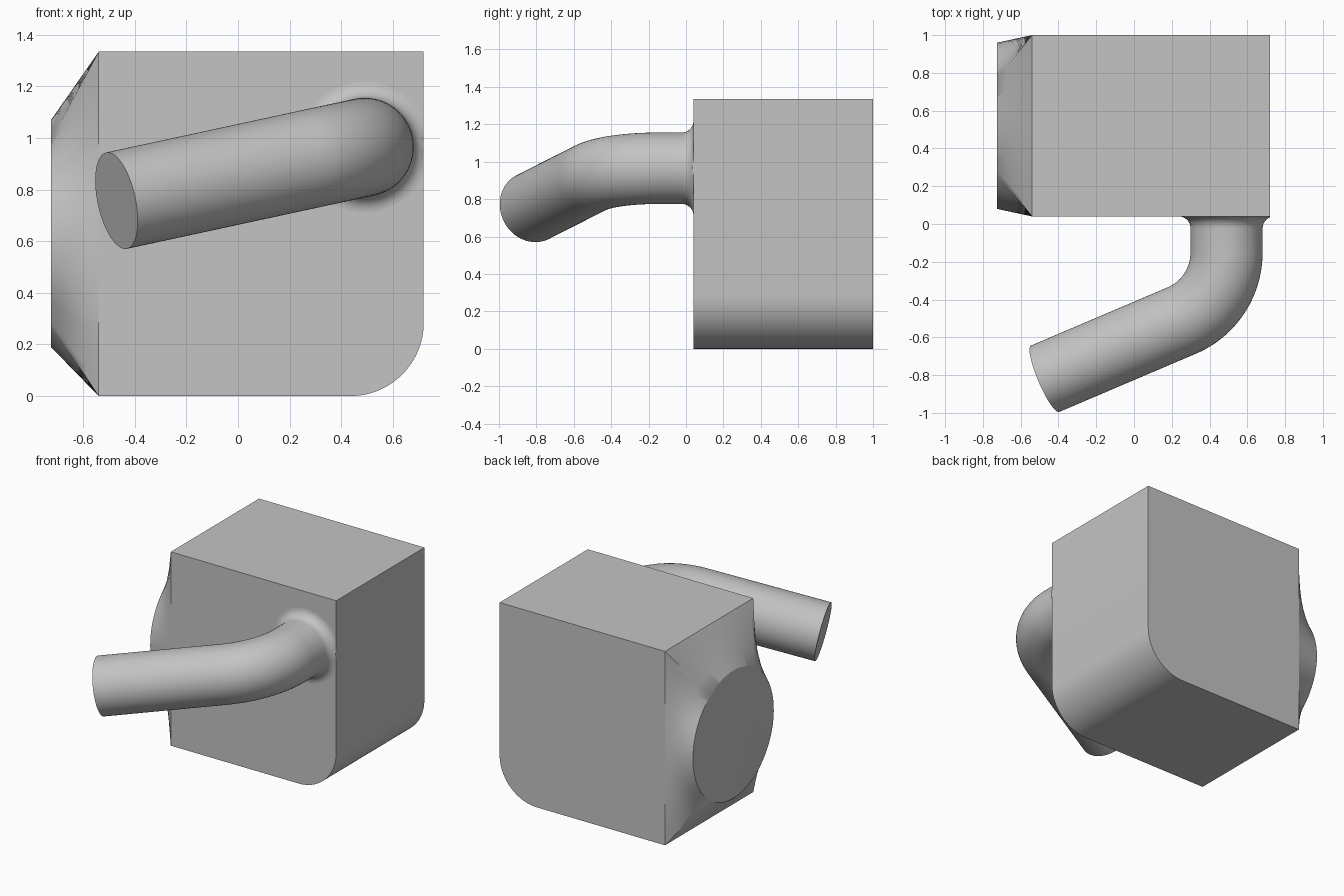
import bpy, bmesh
from math import sin, cos, pi, radians
from mathutils import Vector

cube = bpy.data.objects.get("Cube")
if cube:
    bpy.data.objects.remove(cube, do_unlink=True)

grey = bpy.data.materials.new("light grey")
grey.use_nodes = True
COLOUR = (0.55, 0.55, 0.55, 1)
grey.diffuse_color = COLOUR
grey.node_tree.nodes["Principled BSDF"].inputs["Base Color"].default_value = COLOUR

LEFT, RIGHT, FRONT, BACK, TOP = -0.54, 0.72, 0.04, 1.0, 1.335


def finish(name, bm):
    bmesh.ops.recalc_face_normals(bm, faces=bm.faces)
    mesh = bpy.data.meshes.new(name)
    bm.to_mesh(mesh)
    bm.free()
    mesh.materials.append(grey)
    obj = bpy.data.objects.new(name, mesh)
    bpy.context.collection.objects.link(obj)
    bpy.ops.object.select_all(action="DESELECT")
    obj.select_set(True)
    bpy.context.view_layer.objects.active = obj
    bpy.ops.object.shade_smooth_by_angle(angle=radians(30))
    return obj


def skin(bm, rings, cap_end=True):
    """Join closed loops of points with quads and cap the last loop."""
    loops = [[bm.verts.new(p) for p in ring] for ring in rings]
    n = len(loops[0])
    for a, b in zip(loops, loops[1:]):
        for i in range(n):
            j = (i + 1) % n
            bm.faces.new((a[i], a[j], b[j], b[i]))
    if cap_end:
        bm.faces.new(loops[-1])
    return loops


# Box body with one rounded lower edge, open where the collar joins
ROUND, STEPS = 0.285, 24
profile = [(LEFT, TOP), (LEFT, 0)]
for i in range(STEPS + 1):
    a = -pi / 2 + pi / 2 * i / STEPS
    profile.append((RIGHT - ROUND + ROUND * cos(a), ROUND + ROUND * sin(a)))
profile.append((RIGHT, TOP))
bm = bmesh.new()
front, back = skin(bm, [[(x, y, z) for x, z in profile] for y in (FRONT, BACK)])
bm.faces.new(front)
hidden = [f for f in bm.faces if all(abs(v.co.x - LEFT) < 1e-4 for v in f.verts)]
bmesh.ops.delete(bm, geom=hidden, context="FACES_ONLY")
finish("body", bm)

# Collar lofted from the rectangular side to a round flat face
centre, disc_radius, disc_x, per_side = Vector((LEFT, 0.52, 0.63)), 0.44, -0.725, 28
corners = [Vector((LEFT, y, z)) for y, z in
           ((FRONT, 0), (BACK, 0), (BACK, TOP), (FRONT, TOP))]
outer = [corners[k].lerp(corners[(k + 1) % 4], i / per_side)
         for k in range(4) for i in range(per_side)]
inner = []
for p in outer:
    q = centre + (p - centre).normalized() * disc_radius
    q.x = disc_x
    inner.append(q)
bm = bmesh.new()
skin(bm, [[p.lerp(q, t / 4) for p, q in zip(outer, inner)] for t in range(5)])
finish("side_collar", bm)

# Bent pipe: flared root, straight stub, circular bend, straight run
PIPE, FLARE, BEND = 0.191, 0.062, 0.39
forward = Vector((0, -1, 0))
heading = Vector((-1, -0.426, -0.216)).normalized()
sideways = Vector((-1, 0, -0.216)).normalized()
normal = forward.cross(sideways)
turn = forward.angle(heading)
root = Vector((0.49, FRONT, 0.965))
bend_start = Vector((0.49, -0.15, 0.965))

stations = []  # centre, direction, radius
for i in range(9):
    a = pi / 2 * i / 8
    stations.append((root + forward * FLARE * sin(a), forward,
                     PIPE + FLARE * (1 - cos(a))))
    # the quarter arc meets the box face tangentially
stations = [(root + forward * FLARE * (1 - cos(pi / 2 * i / 8)), forward,
             PIPE + FLARE * (1 - sin(pi / 2 * i / 8))) for i in range(9)]
for i in range(25):
    a = turn * i / 24
    c = bend_start + forward * BEND * sin(a) + sideways * BEND * (1 - cos(a))
    stations.append((c, forward * cos(a) + sideways * sin(a), PIPE))
stations.append((stations[-1][0] + heading * 0.805, heading, PIPE))

rings = []
for c, direction, r in stations:
    u = normal.cross(direction)
    ring = [c + (u * cos(2 * pi * k / 64) + normal * sin(2 * pi * k / 64)) * r
            for k in range(64)]
    for p in ring:
        p.x = min(p.x, RIGHT)
    rings.append(ring)
bm = bmesh.new()
skin(bm, rings)
finish("bent_pipe", bm)
